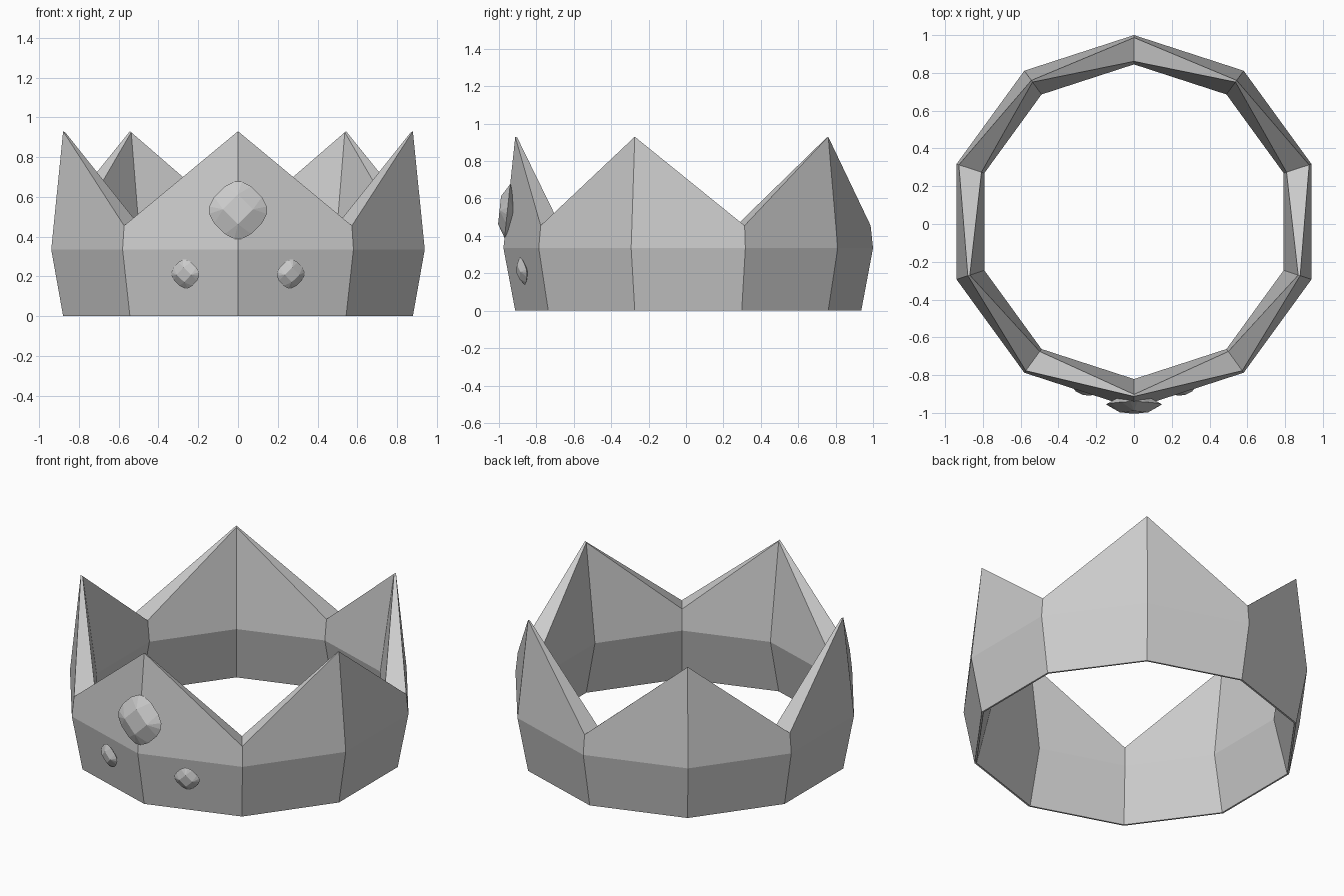
import bpy, bmesh
from math import sin, cos, radians
from mathutils import Matrix, Vector

if "Cube" in bpy.data.objects:
    bpy.data.objects.remove(bpy.data.objects["Cube"])

CY = 0.012  # ring centre in y


def finish(bm, name, matrix=None):
    bmesh.ops.recalc_face_normals(bm, faces=bm.faces)
    mesh = bpy.data.meshes.new(name)
    bm.to_mesh(mesh)
    bm.free()
    obj = bpy.data.objects.new(name, mesh)
    bpy.context.collection.objects.link(obj)
    if matrix is not None:
        obj.matrix_world = matrix
    return obj


# Crown band: ten columns of a lens-shaped (radius, height) section, peak / valley in turn
base_out, mid_out = (0.925, 0), (0.988, 0.335)
base_in, mid_in = (0.914, 0), (0.833, 0.335)
peak = [base_out, mid_out, (0.925, 0.93), (0.914, 0.925), mid_in, base_in]
valley = [base_out, mid_out, (0.975, 0.455), (0.849, 0.46), mid_in, base_in]

bm = bmesh.new()
columns = []
for i in range(10):
    a = radians(-90 + 36 * i)
    section = valley if i % 2 else peak
    columns.append([bm.verts.new((r * cos(a), CY + r * sin(a), z)) for r, z in section])
for i in range(10):
    p, q = columns[i], columns[(i + 1) % 10]
    for j in range(6):
        k = (j + 1) % 6
        bm.faces.new((p[j], q[j], q[k], p[k]))
finish(bm, "crown_band")


# Gems: rounded diamond girdle with a small diamond table front and back
def gem(name, size, depth, location, yaw, tilt):
    bm = bmesh.new()
    quarter = [(1.0, 0.13), (0.83, 0.46), (0.46, 0.83), (0.13, 1.0)]
    for n in range(4):
        turn = Matrix.Rotation(radians(90 * n), 3, 'Y')
        for x, z in quarter:
            bm.verts.new(turn @ Vector((x * size, 0, z * size)))
        for y in (-depth, depth):
            bm.verts.new(turn @ Vector((0.52 * size, y, 0)))
    bmesh.ops.convex_hull(bm, input=bm.verts)
    bmesh.ops.dissolve_limit(bm, angle_limit=radians(1), verts=bm.verts, edges=bm.edges)
    rot = Matrix.Rotation(radians(yaw), 4, 'Z') @ Matrix.Rotation(radians(tilt), 4, 'X')
    finish(bm, name, Matrix.Translation(location) @ rot)


gem("large_gem", 0.145, 0.042, (0, -0.955, 0.533), 0, -6)
for side, label in ((-1, "left"), (1, "right")):
    gem("small_gem_" + label, 0.073, 0.024, (0.265 * side, -0.875, 0.212), 18 * side, 10)
